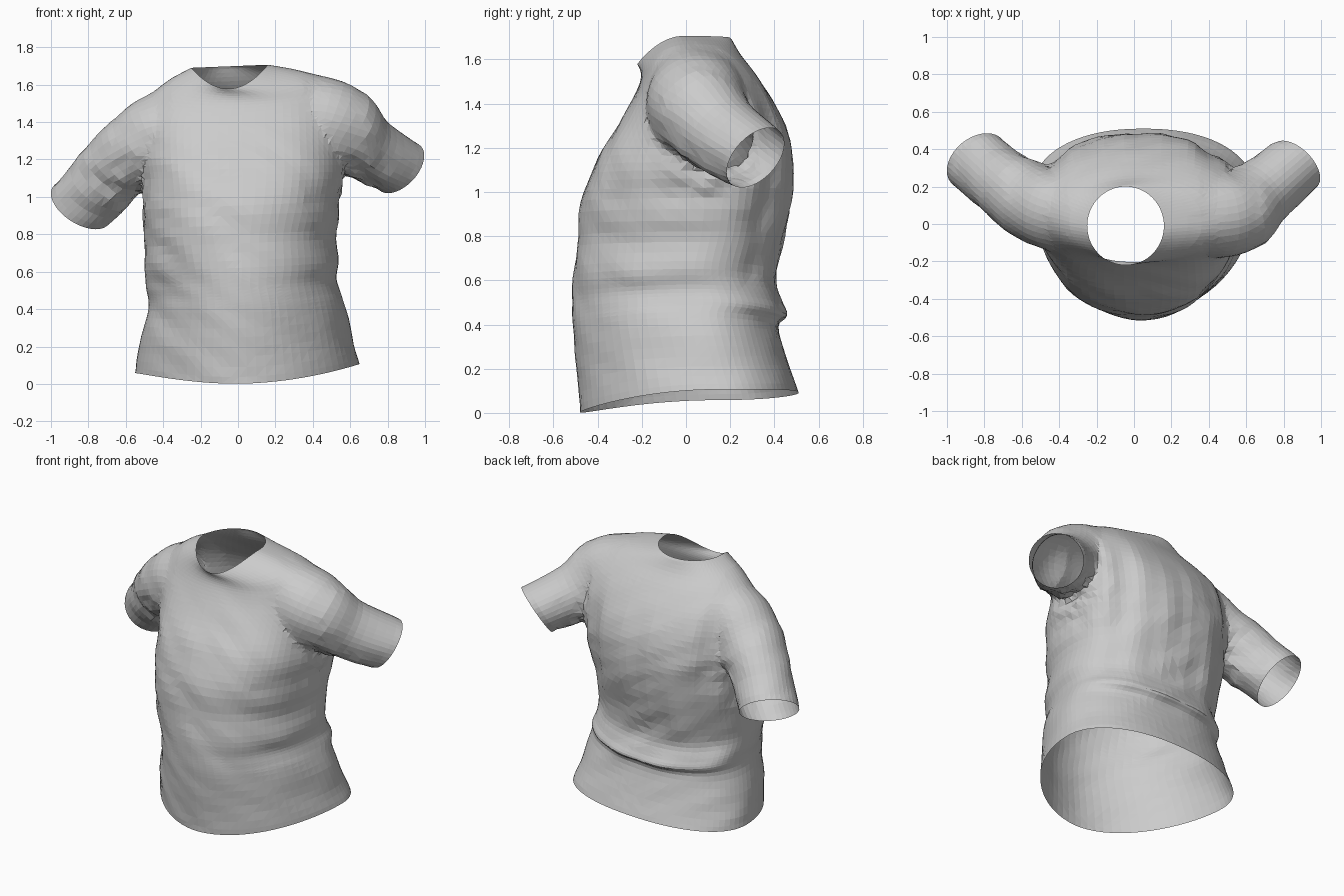
import bpy, bmesh, math
from mathutils import Vector, noise

if "Cube" in bpy.data.objects:
    bpy.data.objects.remove(bpy.data.objects["Cube"])


def make_material(name, rgb):
    mat = bpy.data.materials.new(name)
    mat.use_nodes = True
    mat.diffuse_color = (*rgb, 1)
    mat.node_tree.nodes["Principled BSDF"].inputs["Base Color"].default_value = (*rgb, 1)
    return mat


def spline(stations, steps):
    """Catmull-Rom interpolation of number tuples."""
    out = []
    last = len(stations) - 1
    for i in range(last):
        p0, p1 = stations[max(i - 1, 0)], stations[i]
        p2, p3 = stations[i + 1], stations[min(i + 2, last)]
        for k in range(steps):
            t = k / steps
            out.append([b + 0.5 * t * (c - a + t * (2 * a - 5 * b + 4 * c - d
                        + t * (3 * (b - c) + d - a))) for a, b, c, d in zip(p0, p1, p2, p3)])
    out.append(list(stations[-1]))
    return out


def loft(name, rings):
    """Closed solid through rings; returns the object and its two cap centres."""
    bm = bmesh.new()
    loops = [[bm.verts.new(p) for p in ring] for ring in rings]
    n = len(loops[0])
    for a, b in zip(loops, loops[1:]):
        for i in range(n):
            j = (i + 1) % n
            bm.faces.new((a[i], a[j], b[j], b[i]))
    centres = []
    for loop in (loops[0], loops[-1]):
        c = sum((v.co for v in loop), Vector()) / n
        centres.append(c)
        hub = bm.verts.new(c)
        for i in range(n):
            bm.faces.new((loop[i], loop[(i + 1) % n], hub))
    bmesh.ops.recalc_face_normals(bm, faces=bm.faces[:])
    mesh = bpy.data.meshes.new(name)
    bm.to_mesh(mesh)
    bm.free()
    obj = bpy.data.objects.new(name, mesh)
    bpy.context.collection.objects.link(obj)
    return obj, centres


def body_ring(z_front, z_side, z_back, x0, x1, y0, y1, widest, power, count=72):
    pts = []
    mid = y0 + widest * (y1 - y0)
    slim = 0.1 * max(0, min(1, (0.8 - z_front) * 4))
    for i in range(count):
        a = 2 * math.pi * i / count
        back = math.sin(a) > 0
        p = power
        if back:
            p = min(power, 0.9) if z_front < 1.5 else power
        elif math.cos(a) < 0:
            p = power + slim
        c, s = (math.copysign(abs(f) ** p, f) for f in (math.cos(a), math.sin(a)))
        x = (x0 + x1) / 2 + c * (x1 - x0) / 2
        y = mid + s * (y1 - mid if back else mid - y0)
        z_end = z_back if back else z_front
        pts.append(Vector((x, y, z_side + (z_end - z_side) * s * s + 0.04 * x)))
    return pts


def sleeve_rings(stations, cuff_normal, count=36):
    path = spline(stations, 5)
    rings = []
    for k, (x, y, z, r) in enumerate(path):
        a, b = path[max(k - 1, 0)], path[min(k + 1, len(path) - 1)]
        tangent = (Vector(b[:3]) - Vector(a[:3])).normalized()
        axis = tangent.lerp(Vector(cuff_normal).normalized(), (k / (len(path) - 1)) ** 3)
        turn = axis.to_track_quat('Z', 'Y')
        rings.append([Vector((x, y, z)) + turn @ Vector((r * math.cos(t), r * math.sin(t), 0))
                      for t in (2 * math.pi * i / count for i in range(count))])
    return rings


# Body from hem to neckline: front, side and back height, x range, y range,
# where the widest point lies from front to back, and roundness
body_stations = [
    (0.0, 0.08, 0.09, -.55, .65, -.48, .51, .64, 1),
    (0.2, 0.23, 0.25, -.525, .61, -.495, .455, .64, 1),
    (0.38, 0.41, 0.39, -.485, .565, -.51, .42, .62, 1),
    (0.45, 0.48, 0.44, -.48, .545, -.515, .46, .61, 1),
    (0.52, 0.54, 0.50, -.49, .53, -.515, .435, .61, 1),
    (0.62, 0.63, 0.60, -.50, .54, -.51, .405, .6, .98),
    (0.8, 0.8, 0.8, -.50, .525, -.495, .45, .6, .92),
    (1.0, 1.0, 1.0, -.51, .56, -.46, .485, .58, .86),
    (1.15, 1.15, 1.15, -.52, .57, -.40, .485, .56, .83),
    (1.3, 1.3, 1.3, -.53, .57, -.31, .45, .54, .83),
    (1.41, 1.45, 1.42, -.53, .57, -.245, .39, .52, .85),
    (1.49, 1.55, 1.53, -.48, .55, -.21, .315, .5, .88),
    (1.54, 1.635, 1.62, -.38, .43, -.205, .245, .5, .92),
    (1.58, 1.70, 1.70, -.25, .16, -.22, .2, .5, 1),
]
shirt, body_caps = loft("shirt", [body_ring(*s) for s in spline(body_stations, 4)])

# Sleeves from inside the shoulder to the cuff: centre and radius
right_sleeve, right_caps = loft("right_sleeve", sleeve_rings([
    (-.25, .06, 1.36, .16), (-.40, .07, 1.345, .22), (-.52, .11, 1.26, .215),
    (-.665, .20, 1.145, .19), (-.84, .335, .955, .18)], (-.45, .55, -.7)))
left_sleeve, left_caps = loft("left_sleeve", sleeve_rings([
    (.27, .06, 1.39, .16), (.42, .045, 1.425, .225), (.55, .065, 1.365, .228),
    (.68, .165, 1.26, .185), (.865, .315, 1.155, .162)], (.59, .59, -.55)))

# Join the sleeves to the body
for sleeve in (right_sleeve, left_sleeve):
    mod = shirt.modifiers.new("join", 'BOOLEAN')
    mod.operation, mod.solver, mod.object = 'UNION', 'EXACT', sleeve
graph = bpy.context.evaluated_depsgraph_get()
joined = bpy.data.meshes.new_from_object(shirt.evaluated_get(graph))
shirt.modifiers.clear()
shirt.data = joined
for sleeve in (right_sleeve, left_sleeve):
    bpy.data.objects.remove(sleeve)

# Open the hem, neck and cuffs
bm = bmesh.new()
bm.from_mesh(joined)
openings = body_caps + [right_caps[1], left_caps[1]]
hubs = [v for v in bm.verts if any((v.co - c).length < 0.001 for c in openings)]
bmesh.ops.delete(bm, geom=hubs, context='VERTS')
bmesh.ops.remove_doubles(bm, verts=bm.verts[:], dist=0.008)

# Soften the armhole seams
for _ in range(5):
    seam = [v for v in bm.verts if 0.36 < abs(v.co.x) < 0.68 and v.co.z > 0.95
            and not v.is_boundary]
    bmesh.ops.smooth_vert(bm, verts=seam, factor=0.5, use_axis_x=True,
                          use_axis_y=True, use_axis_z=True)

# Cloth folds: drapes in front, long folds on the back, creases at the armpits
bm.normal_update()
armpits = (Vector((-.52, .12, 1.08)), Vector((.57, .12, 1.15)))
moves = []
for v in bm.verts:
    if v.is_boundary:
        continue
    x, y, z = v.co
    calm = min(1, max(0.25, (1.5 - z) * 3)) * min(1, 0.3 + z)
    push = 0.014 * noise.noise(Vector((x * 4 + z * 2, y * 4, z * 8 + x * 3))) * calm
    if y > 0.2 and abs(x) < 0.5:
        fade = max(0, min(1, (y - 0.2) * 6, (z - 0.5) * 5, (1.5 - z) * 5))
        groove = math.exp(-((abs(x) - 0.4) / 0.07) ** 2)
        push += fade * (0.02 * noise.noise(Vector((x * 7, 3, z * 1.5))) - 0.02 * groove)
    near = min((v.co - p).length for p in armpits)
    if near < 0.32:
        push += 0.04 * (1 - near / 0.32) * noise.noise(v.co * 14)
    moves.append((v, v.normal * push))
for v, offset in moves:
    v.co += offset
bmesh.ops.triangulate(bm, faces=bm.faces[:])
for f in bm.faces:
    f.smooth = False
bm.to_mesh(joined)
bm.free()

joined.materials.clear()
joined.materials.append(make_material("light grey cloth", (0.6, 0.6, 0.6)))
